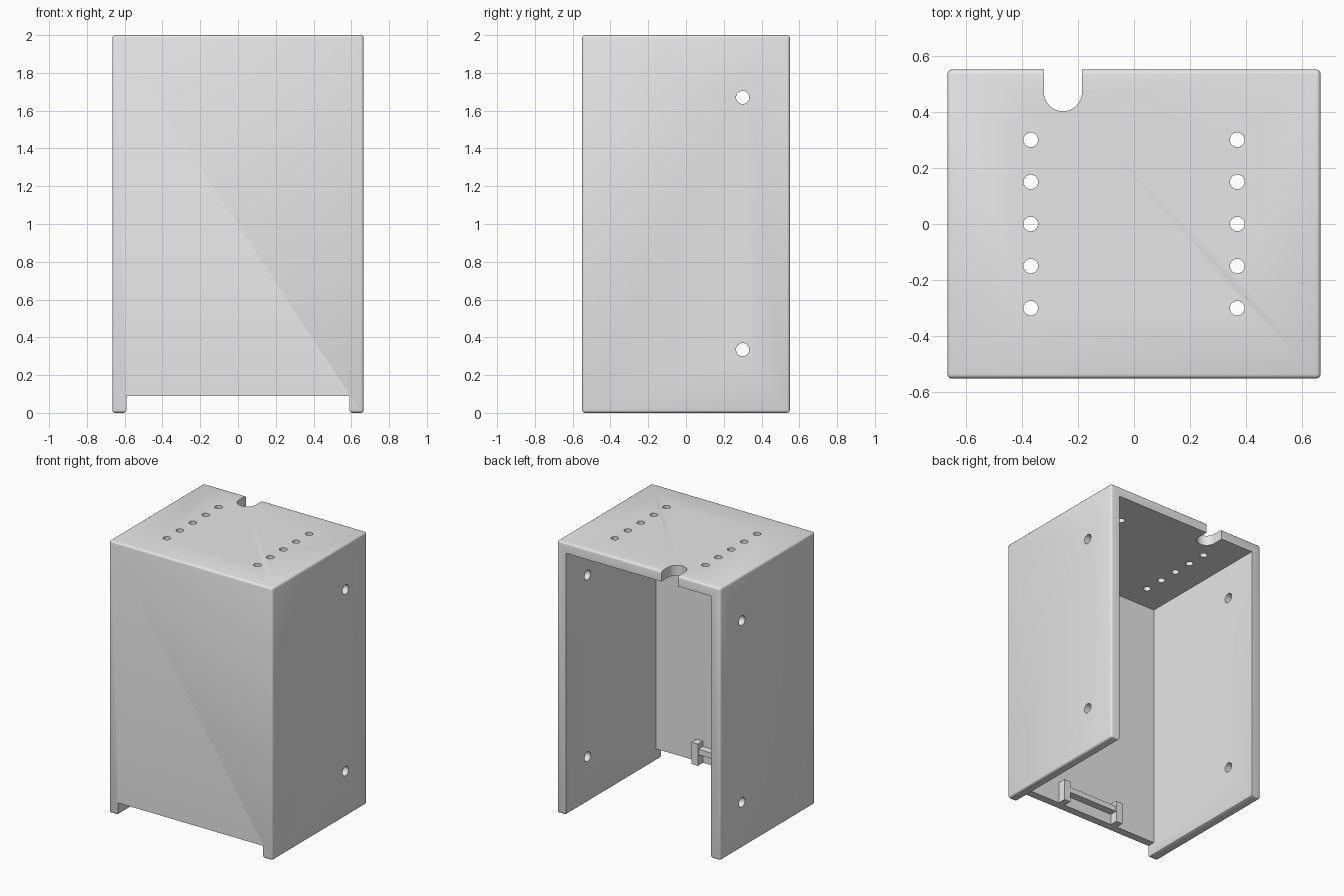
import bpy, bmesh, math
from mathutils import Matrix, Vector

cube = bpy.data.objects.get("Cube")
if cube:
    bpy.data.objects.remove(cube, do_unlink=True)

grey = bpy.data.materials.new("plain_grey")
grey.use_nodes = True
grey.diffuse_color = (0.8, 0.8, 0.8, 1)
grey.node_tree.nodes["Principled BSDF"].inputs["Base Color"].default_value = (0.8, 0.8, 0.8, 1)

WIDTH, DEPTH, HEIGHT = 1.33, 1.10, 2.0
WALL, FRONT, ROUND = 0.075, 0.058, 0.015
INNER = WIDTH / 2 - WALL
GAP = 0.09            # opening under the front panel
WALL_Y = FRONT - DEPTH / 2


def finish(name, bm):
    bmesh.ops.recalc_face_normals(bm, faces=bm.faces)
    mesh = bpy.data.meshes.new(name)
    bm.to_mesh(mesh)
    bm.free()
    mesh.materials.append(grey)
    obj = bpy.data.objects.new(name, mesh)
    bpy.context.collection.objects.link(obj)
    return obj


def box(name, low, high, bevel=0):
    low, high = Vector(low), Vector(high)
    bm = bmesh.new()
    bmesh.ops.create_cube(bm, size=1)
    bmesh.ops.scale(bm, vec=high - low, verts=bm.verts)
    bmesh.ops.translate(bm, vec=(low + high) / 2, verts=bm.verts)
    if bevel:
        bmesh.ops.bevel(bm, geom=bm.edges[:], offset=bevel, segments=3,
                        profile=0.5, affect='EDGES')
    return finish(name, bm)


def rod(name, centre, radius, length, axis='Z', sides=32):
    bm = bmesh.new()
    turn = Matrix.Rotation(math.pi / 2, 4, 'Y') if axis == 'X' else Matrix()
    bmesh.ops.create_cone(bm, cap_ends=True, segments=sides, radius1=radius,
                          radius2=radius, depth=length,
                          matrix=Matrix.Translation(centre) @ turn)
    return finish(name, bm)


def extrude_profile(name, points, y0, y1):
    bm = bmesh.new()
    face = bm.faces.new([bm.verts.new((x, y0, z)) for x, z in points])
    new = bmesh.ops.extrude_face_region(bm, geom=[face])["geom"]
    bmesh.ops.translate(bm, vec=(0, y1 - y0, 0),
                        verts=[v for v in new if isinstance(v, bmesh.types.BMVert)])
    return finish(name, bm)


def cut(target, cutter):
    cutter.hide_render = True
    mod = target.modifiers.new("cut", 'BOOLEAN')
    mod.operation, mod.solver, mod.object = 'DIFFERENCE', 'EXACT', cutter
    bpy.context.view_layer.objects.active = target
    bpy.ops.object.modifier_apply(modifier=mod.name)
    bpy.data.objects.remove(cutter, do_unlink=True)


# Rounded outer shell
shell = box("enclosure_shell", (-WIDTH / 2, -DEPTH / 2, 0),
            (WIDTH / 2, DEPTH / 2, HEIGHT), ROUND)

# Hollow interior, open at back and bottom, with softened inner foot edges
half = [(INNER, HEIGHT - WALL), (INNER, ROUND), (INNER + 0.005, 0.005),
        (INNER + ROUND, 0), (INNER + ROUND, -0.2)]
profile = half + [(-x, z) for x, z in reversed(half)]
cut(shell, extrude_profile("cavity", profile, WALL_Y, DEPTH))

# Gap below the front panel, leaving two feet
low_half = [(INNER, GAP)] + half[1:]
profile = low_half + [(-x, z) for x, z in reversed(low_half)]
cut(shell, extrude_profile("front_gap", profile, -DEPTH, WALL_Y + 0.1))

# Cable notch at the back of the top
NOTCH_X, NOTCH_R = -0.253, 0.068
NOTCH_Y = 0.402 + NOTCH_R
cut(shell, rod("notch_end", (NOTCH_X, NOTCH_Y, HEIGHT), NOTCH_R, 0.4, sides=48))
cut(shell, box("notch_slot", (NOTCH_X - NOTCH_R, NOTCH_Y, HEIGHT - 0.2),
               (NOTCH_X + NOTCH_R, DEPTH, HEIGHT + 0.2)))

# Two rows of vent holes in the top
for x in (-0.368, 0.368):
    for i in range(-2, 3):
        cut(shell, rod("vent", (x, i * 0.15, HEIGHT), 0.026, 0.4))

# Mounting holes through both sides
for z in (0.335, 1.67):
    cut(shell, rod("mount_hole", (0, 0.3, z), 0.035, 2, 'X'))

# Bracket inside the front panel: two posts and a cross bar
BACK = WALL_Y + 0.06
parts = [shell]
for side, name in ((1, "left_bracket_post"), (-1, "right_bracket_post")):
    x = side * 0.232
    parts.append(box(name, (x - 0.026, WALL_Y - 0.01, GAP),
                     (x + 0.026, BACK, GAP + 0.16)))
parts.append(box("bracket_bar", (-0.21, WALL_Y - 0.01, 0.17), (0.21, BACK - 0.005, 0.21)))

# Smooth the rounded edges only
bpy.ops.object.select_all(action='DESELECT')
for part in parts:
    part.select_set(True)
bpy.context.view_layer.objects.active = shell
bpy.ops.object.shade_smooth_by_angle(angle=math.radians(35))
